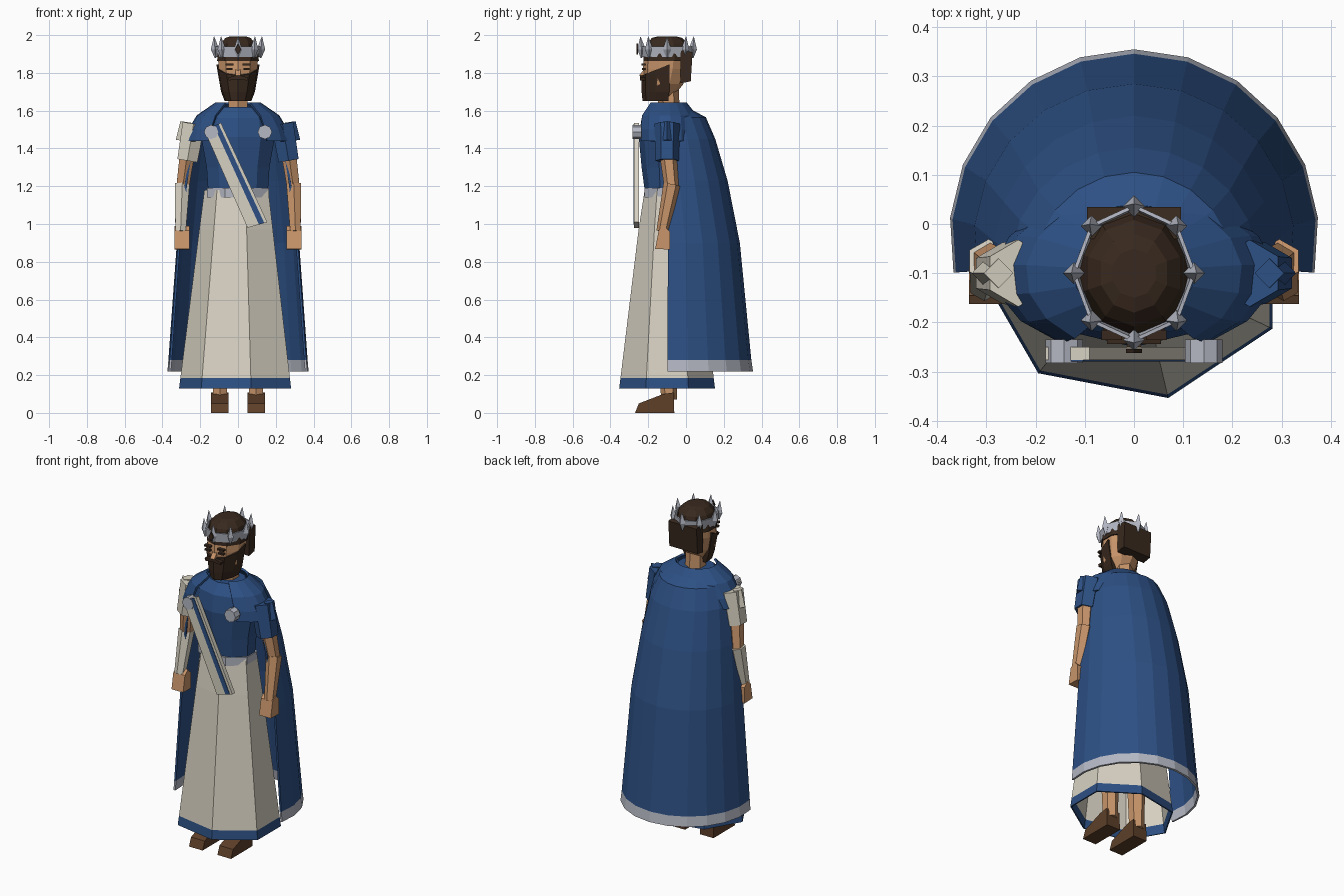
import bpy, bmesh, math
from mathutils import Vector

if "Cube" in bpy.data.objects:
    bpy.data.objects.remove(bpy.data.objects["Cube"])


def material(name, rgb):
    m = bpy.data.materials.new(name)
    m.diffuse_color = (*rgb, 1)
    m.use_nodes = True
    m.node_tree.nodes["Principled BSDF"].inputs["Base Color"].default_value = m.diffuse_color
    return m


BLUE = material("royal_blue", (0.026, 0.08, 0.23))
CREAM = material("cream_cloth", (0.68, 0.64, 0.54))
SILVER = material("silver", (0.46, 0.48, 0.55))
SKIN = material("skin", (0.58, 0.30, 0.145))
HAIR = material("dark_hair", (0.040, 0.022, 0.013))
LEATHER = material("brown_leather", (0.11, 0.05, 0.022))
CY = -0.10  # depth of the body axis


def finish(name, bm, mats, thick=0):
    bmesh.ops.recalc_face_normals(bm, faces=bm.faces)
    me = bpy.data.meshes.new(name)
    bm.to_mesh(me)
    bm.free()
    ob = bpy.data.objects.new(name, me)
    bpy.context.collection.objects.link(ob)
    for m in mats:
        me.materials.append(m)
    if thick:
        s = ob.modifiers.new("cloth", "SOLIDIFY")
        s.thickness = thick
    return ob


def loft(name, rings, mats, n=8, start=0.0, arc=360.0, caps=True, bands=None, thick=0, lift=None):
    """Stack elliptical rings (z, centre y, rx, ry); bands give a material per band."""
    bm = bmesh.new()
    full = arc >= 360
    count = n if full else n + 1
    rows = []
    for k, (z, cy, rx, ry) in enumerate(rings):
        row = []
        for i in range(count):
            a = math.radians(start + arc * i / n)
            up = lift(k, a) if lift else 0
            row.append(bm.verts.new((rx * math.cos(a), cy + ry * math.sin(a), z + up)))
        rows.append(row)
    wrap = count if full or caps else count - 1
    for k in range(len(rows) - 1):
        for i in range(wrap):
            j = (i + 1) % count
            f = bm.faces.new((rows[k][i], rows[k][j], rows[k + 1][j], rows[k + 1][i]))
            f.material_index = bands[k] if bands else 0
    if caps:
        for row in (rows[0], rows[-1]):
            bm.faces.new(row)
    return finish(name, bm, mats, thick)


def limb(name, p, q, r1, r2, mat, n=6):
    """Tapered prism between two points."""
    p, q = Vector(p), Vector(q)
    bm = bmesh.new()
    bmesh.ops.create_cone(bm, cap_ends=True, segments=n, radius1=r1, radius2=r2, depth=(q - p).length)
    rot = Vector((0, 0, 1)).rotation_difference((q - p).normalized())
    for v in bm.verts:
        v.co = rot @ v.co + (p + q) / 2
    return finish(name, bm, [mat])


def prism(name, outline, axis, lo, hi, mat):
    """Extrude an outline along x (outline y,z) or y (outline x,z)."""
    bm = bmesh.new()
    def put(u, v, d):
        return bm.verts.new((d, u, v) if axis == "x" else (u, d, v))
    a = [put(u, v, lo) for u, v in outline]
    b = [put(u, v, hi) for u, v in outline]
    bm.faces.new(a)
    bm.faces.new(b)
    for i in range(len(a)):
        j = (i + 1) % len(a)
        bm.faces.new((a[i], a[j], b[j], b[i]))
    return finish(name, bm, [mat])


def rect(u0, u1, v0, v1):
    return [(u0, v0), (u1, v0), (u1, v1), (u0, v1)]


# Skirt with blue hem, seven sides
loft("skirt", [(0.13, CY, 0.312, 0.26), (0.185, CY, 0.305, 0.253),
               (0.97, CY, 0.205, 0.155), (1.18, CY, 0.178, 0.122)],
     [BLUE, CREAM], n=7, start=180, caps=False, bands=[0, 1, 1], thick=0.008)
loft("belt", [(1.14, CY, 0.178, 0.13), (1.19, CY, 0.178, 0.13)], [SILVER], n=8, start=22.5)

# Torso and shoulder mantle, open at the front
loft("torso", [(1.15, CY, 0.165, 0.115), (1.3, CY, 0.175, 0.135), (1.46, CY, 0.205, 0.15),
               (1.56, CY, 0.19, 0.135), (1.62, CY, 0.11, 0.09)], [BLUE], n=10, start=18)
loft("mantle", [(1.44, CY, 0.285, 0.165), (1.50, CY, 0.265, 0.168),
                (1.575, CY, 0.22, 0.158), (1.642, CY, 0.122, 0.105)],
     [BLUE], n=14, start=-57, arc=294, caps=False, thick=0.012)

# Long cape with silver hem
loft("cape", [(0.22, -0.02, 0.375, 0.375), (0.28, -0.022, 0.370, 0.368), (0.9, -0.03, 0.325, 0.315),
              (1.23, -0.06, 0.285, 0.28), (1.45, -0.08, 0.25, 0.235), (1.565, -0.1, 0.205, 0.205),
              (1.60, -0.1, 0.15, 0.14)],
     [BLUE, SILVER], n=12, start=-12, arc=204, caps=False, bands=[1, 0, 0, 0, 0, 0], thick=0.012)

# Sash with stripe, and two clasps
A, B, C, D = (Vector(p) for p in ((-0.18, 1.50), (-0.09, 1.535), (0.155, 1.01), (0.05, 0.98)))
prism("sash", [A, B, C, D], "y", -0.276, -0.25, CREAM)
prism("sash_stripe", [A.lerp(B, 0.58), A.lerp(B, 0.85), D.lerp(C, 0.85), D.lerp(C, 0.58)],
      "y", -0.279, -0.272, BLUE)
for side in (-1, 1):
    limb("clasp", (side * 0.142, -0.282, 1.487), (side * 0.142, -0.235, 1.487), 0.038, 0.038, SILVER, 8)

# Arms, hands, legs and boots on each side
for s in (-1, 1):
    left = s < 0
    limb("sleeve", (s * 0.268, CY, 1.335), (s * 0.235, CY, 1.53), 0.062, 0.068, CREAM if left else BLUE)
    limb("shoulder_flap", (s * 0.29, CY, 1.44), (s * 0.275, CY, 1.54), 0.04, 0.03, CREAM if left else BLUE, 4)
    limb("upper_arm", (s * 0.295, -0.075, 1.18), (s * 0.262, CY, 1.42), 0.038, 0.047, SKIN)
    limb("forearm", (s * 0.304, -0.125, 0.96), (s * 0.295, -0.075, 1.21), 0.032, 0.045, CREAM if left else SKIN)
    prism("hand", [(-0.163, 0.868), (-0.085, 0.865), (-0.085, 0.96), (-0.115, 0.99), (-0.145, 0.965)],
          "x", s * 0.257, s * 0.335, SKIN)
    limb("leg", (s * 0.095, CY + 0.01, 0.07), (s * 0.095, CY, 0.65), 0.042, 0.06, SKIN)
    prism("boot", [(-0.27, 0), (-0.062, 0), (-0.065, 0.108), (-0.12, 0.1), (-0.25, 0.05)],
          "x", s * 0.05, s * 0.142, LEATHER)

# Neck and head
limb("neck", (0, -0.09, 1.58), (0, -0.095, 1.74), 0.058, 0.055, SKIN)
loft("head", [(1.67, -0.135, 0.065, 0.065), (1.74, -0.12, 0.095, 0.105), (1.82, -0.108, 0.108, 0.12),
              (1.90, -0.10, 0.112, 0.12)], [SKIN], n=10, start=18)
prism("nose", [(-0.25, 1.785), (-0.20, 1.785), (-0.20, 1.845)], "x", -0.014, 0.014, SKIN)

# Beard rising towards the ears
loft("beard", [(1.65, -0.105, 0.07, 0.125), (1.70, CY, 0.09, 0.135), (1.785, CY, 0.115, 0.136)],
     [HAIR], n=6, start=175, arc=190,
     lift=lambda k, a: 0.055 * (1 + math.sin(a)) if k == 2 else 0)

# Eyes, brows and moustache
for s in (-1, 1):
    x0, x1 = sorted((s * 0.028, s * 0.062))
    prism("eye", rect(x0, x1, 1.815, 1.826), "y", -0.233, -0.215, HAIR)
    prism("brow", rect(x0 - 0.004, x1 + 0.004, 1.840, 1.850), "y", -0.236, -0.215, HAIR)
    prism("moustache", [(0, 1.79), (s * 0.055, 1.775), (s * 0.05, 1.76), (0, 1.765)], "y", -0.244, -0.21, HAIR)

# Hair dome and the slab hanging behind
loft("hair", [(1.862, CY, 0.116, 0.126), (1.90, CY, 0.114, 0.125), (1.955, CY, 0.098, 0.108),
              (1.985, CY, 0.07, 0.08), (1.993, CY, 0.046, 0.05)], [HAIR], n=10, start=18)
prism("back_hair", [(-0.03, 1.745), (0.025, 1.755), (0.035, 1.91), (-0.03, 1.92)], "x", -0.095, 0.095, HAIR)

# Crown band, points and front gem
loft("crown_band", [(1.885, CY, 0.119, 0.133), (1.94, CY, 0.126, 0.140)], [SILVER],
     n=8, caps=False, thick=0.008)
for i in range(8):
    a = math.radians(45 * i)
    x, y = 0.122 * math.cos(a), CY + 0.136 * math.sin(a)
    limb("crown_point", (x, y, 1.925), (x * 1.04, y + 0.005 * math.sin(a), 1.992), 0.022, 0.001, SILVER, 4)
    limb("crown_point_base", (x, y, 1.925), (x * 0.98, y, 1.88), 0.022, 0.004, SILVER, 4)
prism("crown_gem", [(0, 1.898), (0.016, 1.925), (0, 1.955), (-0.016, 1.925)], "y", -0.262, -0.254, HAIR)
